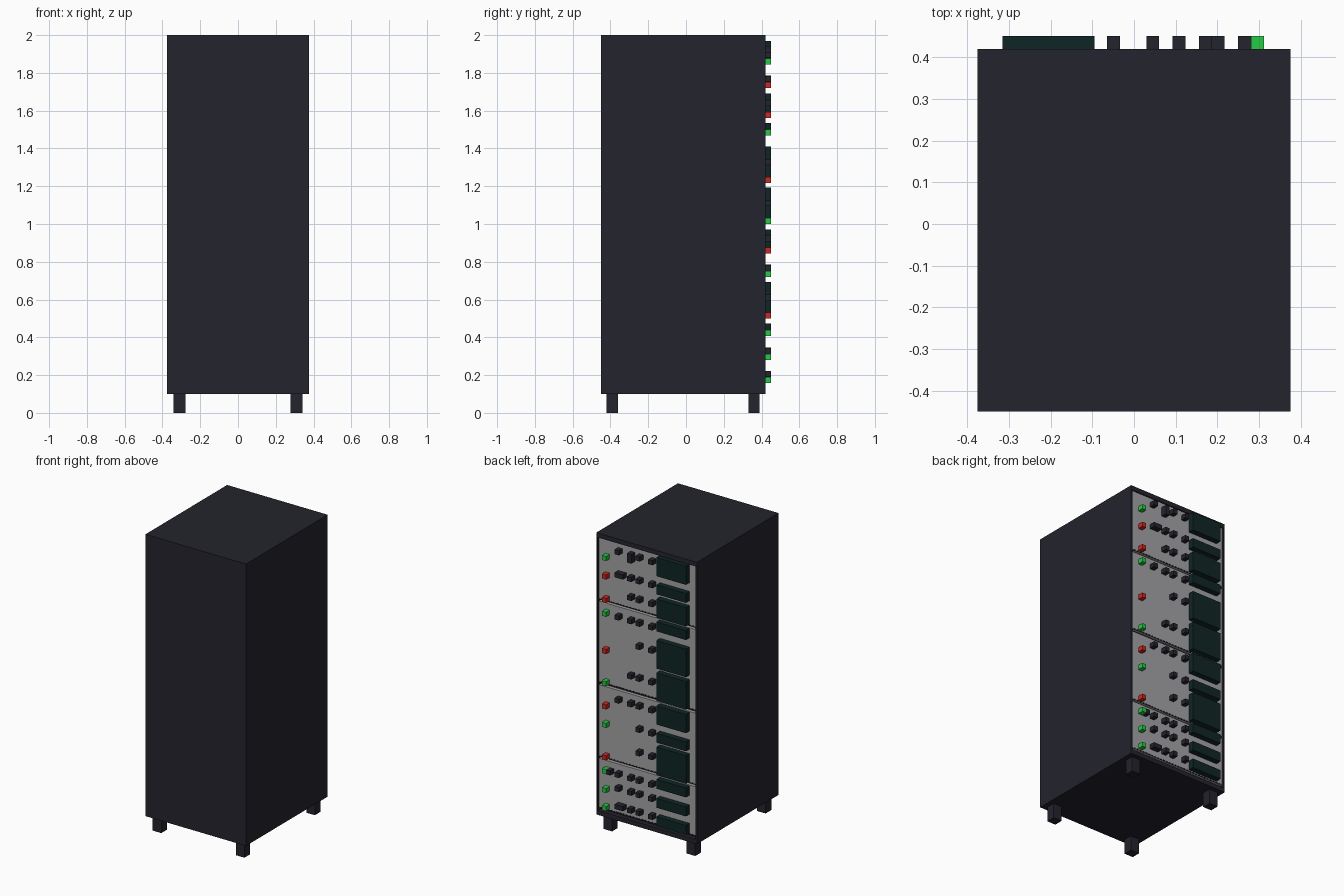
import bpy, bmesh
from mathutils import Vector

old = bpy.data.objects.get("Cube")
if old:
    bpy.data.objects.remove(old, do_unlink=True)


def material(name, rgb):
    m = bpy.data.materials.new(name)
    m.use_nodes = True
    col = (*rgb, 1.0)
    m.diffuse_color = col
    bsdf = next(n for n in m.node_tree.nodes if n.type == 'BSDF_PRINCIPLED')
    bsdf.inputs["Base Color"].default_value = col
    bsdf.inputs["Roughness"].default_value = 0.7
    return m


NAVY = material("dark navy metal", (0.017, 0.017, 0.026))
GRAY = material("panel gray", (0.37, 0.37, 0.38))
TEAL = material("dark teal screen", (0.005, 0.018, 0.018))
GREEN = material("green light", (0.02, 0.58, 0.06))
RED = material("red light", (0.62, 0.02, 0.015))


def add_box(bm, lo, hi):
    lo, hi = Vector(lo), Vector(hi)
    verts = bmesh.ops.create_cube(bm, size=1)["verts"]
    for v in verts:
        v.co = (lo + hi) / 2 + v.co * (hi - lo)


def finish(bm, name, mat):
    me = bpy.data.meshes.new(name)
    bm.to_mesh(me)
    bm.free()
    me.materials.append(mat)
    ob = bpy.data.objects.new(name, me)
    bpy.context.collection.objects.link(ob)
    return ob


def boxes(name, mat, pairs):
    bm = bmesh.new()
    for lo, hi in pairs:
        add_box(bm, lo, hi)
    return finish(bm, name, mat)


# Cabinet: one box with a shallow opening inset into the back
Z0, Z1, BACK, FLOOR, PANEL = 0.13, 1.97, 0.42, 0.39, 0.412
bm = bmesh.new()
add_box(bm, (-0.375, -0.45, 0.10), (0.375, BACK, 2.0))
bm.normal_update()
back = max(bm.faces, key=lambda f: f.normal.y)
bmesh.ops.inset_region(bm, faces=[back], thickness=0.015)
for v in back.verts:
    v.co.z = Z0 if v.co.z < 1 else Z1
rim = bmesh.ops.extrude_discrete_faces(bm, faces=[back])["faces"][0]
for v in rim.verts:
    v.co.y = FLOOR
finish(bm, "cabinet", NAVY)

# Four square feet
boxes("feet", NAVY, [((x - 0.032, y - 0.03, 0), (x + 0.032, y + 0.03, 0.101))
                     for x in (-0.31, 0.31) for y in (-0.39, 0.36)])

# Four gray bays separated by dark slots, with vent notches along the lower edge
bays = [(1.556, 1.97), (0.996, 1.54), (0.496, 0.976), (0.15, 0.48)]
for i, (lo, hi) in enumerate(bays, 1):
    boxes(f"bay_panel_{i}", GRAY, [((-0.36, FLOOR, lo), (0.36, PANEL, hi))])
    boxes(f"bay_vents_{i}", NAVY,
          [((-0.345 + k * 0.0234, PANEL - 0.004, lo - 0.002),
            (-0.333 + k * 0.0234, PANEL + 0.002, lo + 0.005)) for k in range(30)])

# Units: screen top, height in rack steps, light height, light colour,
# button height above the light, button columns
A, B, C, D, E, F = -0.049, 0.045, 0.108, 0.171, 0.201, 0.265
units = [
    (1.970, 2, 1.860, GREEN, 0.064, (A, B, C, E)),
    (1.785, 1, 1.735, RED, 0.034, (A, B, C, D, E)),
    (1.690, 2, 1.577, RED, 0.064, (A, B, C)),
    (1.535, 1, 1.484, GREEN, 0.000, (A, B, C, E)),
    (1.410, 3, 1.233, RED, 0.094, (A, B)),
    (1.192, 3, 1.016, GREEN, 0.096, (A, B, C)),
    (0.970, 2, 0.860, RED, 0.064, (A, B, C, E)),
    (0.785, 1, 0.735, GREEN, 0.033, (A, B)),
    (0.692, 3, 0.516, RED, 0.094, (A, B)),
    (0.474, 1, 0.423, GREEN, 0.000, (A, B, C, E, F)),
    (0.346, 1, 0.296, GREEN, 0.032, (A, B, C, E)),
    (0.222, 1, 0.175, GREEN, 0.032, (A, B, C, D, E)),
]
H, FRONT = 0.0155, 0.451


def knob(x, z):
    return (x - H, PANEL - 0.005, z - H), (x + H, FRONT, z + H)


for i, (top, steps, lz, colour, rise, cols) in enumerate(units, 1):
    boxes(f"screen_{i}", TEAL, [((-0.315, PANEL - 0.005, top - 0.063 * steps),
                                 (-0.095, FRONT, top))])
    boxes(f"status_light_{i}", colour, [knob(0.296, lz)])
    spots = [knob(x, lz + rise) for x in cols]
    if i == 1:  # stacked second button
        spots.append(knob(C, lz + rise - 0.031))
    boxes(f"buttons_{i}", NAVY, spots)
